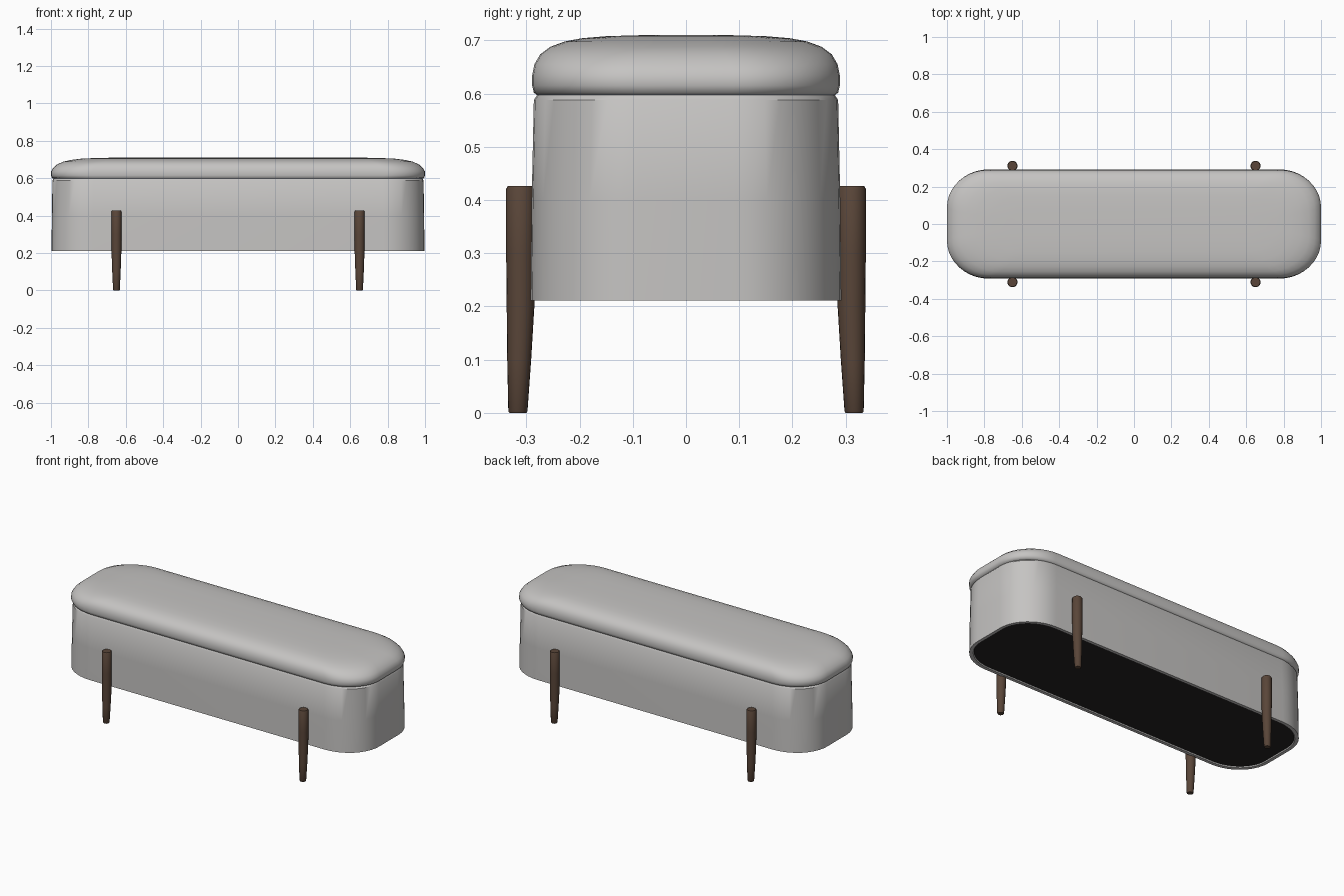
import bpy, bmesh, math

if "Cube" in bpy.data.objects:
    bpy.data.objects.remove(bpy.data.objects["Cube"])


def material(name, rgb):
    m = bpy.data.materials.new(name)
    m.diffuse_color = (*rgb, 1)
    m.use_nodes = True
    m.node_tree.nodes["Principled BSDF"].inputs["Base Color"].default_value = m.diffuse_color
    return m


FABRIC = material("light grey fabric", (0.56, 0.55, 0.54))
WOOD = material("dark brown wood", (0.10, 0.06, 0.04))
LINING = material("black lining", (0.018, 0.016, 0.017))


def rounded_outline(hx, hy, rx, ry, n=10):
    """Rounded rectangle with elliptical corners, counter-clockwise."""
    pts = []
    for k, (sx, sy) in enumerate(((1, 1), (-1, 1), (-1, -1), (1, -1))):
        for i in range(n + 1):
            a = math.pi / 2 * (k + i / n)
            pts.append((sx * (hx - rx) + rx * math.cos(a),
                        sy * (hy - ry) + ry * math.sin(a)))
    return pts


def loft(name, rings, mats, angle=40):
    """Skin a stack of rings (lists of 3D points) and cap both ends."""
    bm = bmesh.new()
    loops = [[bm.verts.new(p) for p in r] for r in rings]
    n = len(loops[0])
    for a, b in zip(loops, loops[1:]):
        for i in range(n):
            j = (i + 1) % n
            bm.faces.new((a[i], a[j], b[j], b[i]))
    bm.faces.new(loops[0][::-1])
    bm.faces.new(loops[-1])
    me = bpy.data.meshes.new(name)
    bm.to_mesh(me)
    bm.free()
    for m in mats:
        me.materials.append(m)
    ob = bpy.data.objects.new(name, me)
    bpy.context.collection.objects.link(ob)
    bpy.ops.object.select_all(action='DESELECT')
    ob.select_set(True)
    bpy.context.view_layer.objects.active = ob
    bpy.ops.object.shade_smooth_by_angle(angle=math.radians(angle))
    return ob


def slab_rings(profile):
    """profile rows: z, half length, half depth, corner rx, corner ry"""
    return [[(x, y, z) for x, y in rounded_outline(hx, hy, rx, ry)]
            for z, hx, hy, rx, ry in profile]


# Upholstered base, slightly wider at the bottom, with a shallow recess below
base = loft("base", slab_rings([
    (0.217, 0.975, 0.270, 0.21, 0.18),
    (0.211, 0.978, 0.273, 0.21, 0.18),
    (0.211, 0.997, 0.292, 0.22, 0.20),
    (0.400, 0.995, 0.290, 0.22, 0.20),
    (0.588, 0.992, 0.286, 0.22, 0.20),
    (0.597, 0.986, 0.280, 0.22, 0.20),
]), [FABRIC, LINING])
for p in base.data.polygons:
    if p.normal.z < -0.9 and p.center.z > 0.215:
        p.material_index = 1

# Padded lid with a soft crown
loft("cushion", slab_rings([
    (0.596, 0.984, 0.278, 0.22, 0.20),
    (0.602, 0.995, 0.286, 0.22, 0.20),
    (0.615, 1.000, 0.289, 0.22, 0.20),
    (0.635, 1.000, 0.289, 0.22, 0.20),
    (0.655, 0.988, 0.285, 0.22, 0.20),
    (0.674, 0.967, 0.274, 0.22, 0.20),
    (0.688, 0.935, 0.255, 0.22, 0.19),
    (0.698, 0.890, 0.228, 0.21, 0.17),
    (0.704, 0.840, 0.197, 0.20, 0.15),
    (0.708, 0.760, 0.150, 0.17, 0.12),
    (0.710, 0.650, 0.080, 0.10, 0.06),
]), [FABRIC], 60)

# Four tapered legs clamped to the outside of the base
LEG = [(0.0, 0.016), (0.003, 0.018), (0.10, 0.0225), (0.20, 0.026),
       (0.30, 0.027), (0.421, 0.027), (0.426, 0.024)]
for sx, side in ((-1, "left"), (1, "right")):
    for sy, end in ((-1, "front"), (1, "back")):
        rings = []
        for z, r in LEG:
            cy = 0.311 + 0.005 * max(0, 1 - z / 0.2)
            rings.append([(sx * 0.65 + r * math.cos(2 * math.pi * i / 20),
                           sy * cy + r * math.sin(2 * math.pi * i / 20), z)
                          for i in range(20)])
        loft(f"{end}_{side}_leg", rings, [WOOD])
